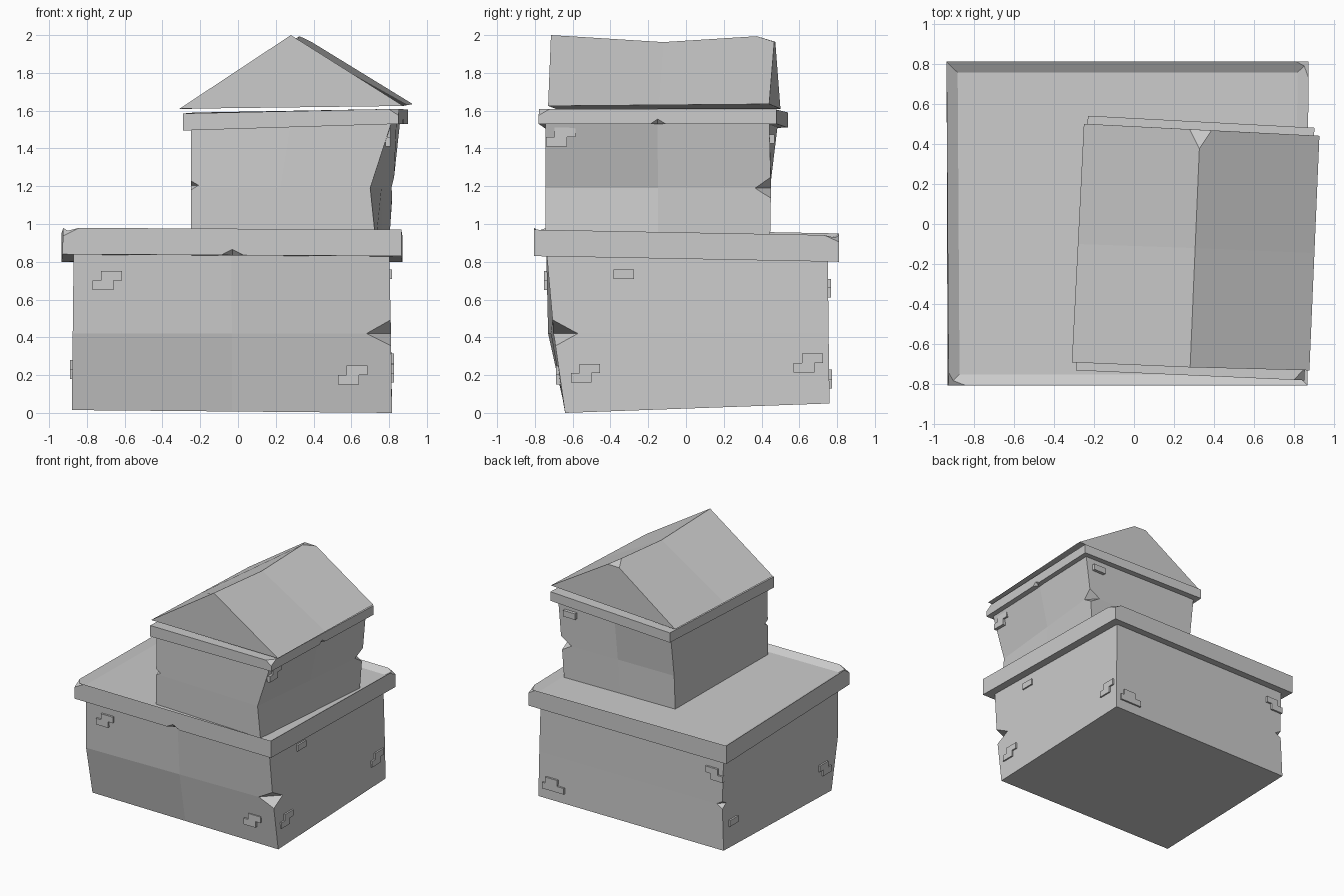
import bpy, bmesh
from mathutils import Vector as V

if "Cube" in bpy.data.objects:
    bpy.data.objects.remove(bpy.data.objects["Cube"])


def finish(bm, name):
    bmesh.ops.recalc_face_normals(bm, faces=bm.faces)
    me = bpy.data.meshes.new(name)
    bm.to_mesh(me)
    bm.free()
    ob = bpy.data.objects.new(name, me)
    bpy.context.collection.objects.link(ob)
    return ob


def loft(rings, split=False):
    """Stack closed rings into a capped solid; split adds a vertex mid-side."""
    bm = bmesh.new()
    rows = []
    for ring in rings:
        pts = [V(p) for p in ring]
        if split:
            n = len(pts)
            pts = [q for i in range(n) for q in (pts[i], (pts[i] + pts[(i + 1) % n]) / 2)]
        rows.append([bm.verts.new(p) for p in pts])
    n = len(rows[0])
    for a, b in zip(rows, rows[1:]):
        for i in range(n):
            j = (i + 1) % n
            bm.faces.new((a[i], a[j], b[j], b[i]))
    bm.faces.new(rows[0])
    top = bm.faces.new(rows[-1])
    bmesh.ops.recalc_face_normals(bm, faces=bm.faces)
    return bm, top


def chip(bm, corner, a, b, c):
    """Slice a corner off along the plane through a, b, c."""
    a, b, c, corner = V(a), V(b), V(c), V(corner)
    no = (b - a).cross(c - a).normalized()
    if no.dot(corner - a) < 0:
        no = -no
    bmesh.ops.bisect_plane(bm, geom=bm.verts[:] + bm.edges[:] + bm.faces[:],
                           plane_co=a, plane_no=no, clear_outer=True)
    bmesh.ops.holes_fill(bm, edges=[e for e in bm.edges if e.is_boundary])


def notch(ob, point, inward, spread, depth, half):
    """Cut a V-shaped nick into an edge."""
    p, d, s = V(point), V(inward).normalized(), V(spread).normalized()
    axis = d.cross(s) * 0.4
    tri = [p + d * depth, p - d * depth + s * half * 2, p - d * depth - s * half * 2]
    bm, _ = loft([[q - axis for q in tri], [q + axis for q in tri]])
    cut = finish(bm, "nick_cutter")
    cut.hide_render = True
    mod = ob.modifiers.new("nick", 'BOOLEAN')
    mod.operation, mod.solver, mod.object = 'DIFFERENCE', 'EXACT', cut
    bpy.context.view_layer.objects.active = ob
    bpy.ops.object.modifier_apply(modifier=mod.name)
    bpy.data.objects.remove(cut)


def ring(xy, z):
    return [(x, y, z) for x, y in xy]


# Lower storey walls
bm, _ = loft([
    [(-.88, -.64, .015), (.815, -.64, 0), (.815, .76, .05), (-.875, .76, .05)],
    ring([(-.875, -.73), (.81, -.70), (.81, .755), (-.86, .755)], .42),
    ring([(-.87, -.74), (.80, -.74), (.80, .75), (-.87, .75)], .87)], True)
lower = finish(bm, "lower_walls")
notch(lower, (.81, -.70, .42), (-1, 1, 0), (0, 0, 1), .09, .07)
notch(lower, (-.86, .755, .42), (1, -1, 0), (0, 0, 1), .035, .03)

# Upper storey walls
bm, _ = loft([
    ring([(-.25, -.71), (.73, -.745), (.80, .445), (-.21, .44)], .90),
    ring([(-.25, -.71), (.70, -.745), (.82, .45), (-.20, .44)], 1.19),
    ring([(-.25, -.70), (.82, -.745), (.86, .44), (-.20, .49)], 1.56)], True)
upper = finish(bm, "upper_walls")
notch(upper, (.82, .45, 1.19), (-1, -1, 0), (0, 0, 1), .065, .055)
notch(upper, (-.25, -.71, 1.205), (1, 1, 0), (0, 0, 1), .028, .025)

# Lower parapet with recessed flat roof
bm, top = loft([
    [(-.93, -.805, .84), (.865, -.805, .83), (.87, .81, .80), (-.935, .81, .80)],
    [(-.925, -.805, .98), (.865, -.805, .97), (.87, .81, .94), (-.935, .81, .95)]])
bmesh.ops.inset_region(bm, faces=[top], thickness=.055, use_even_offset=True)
bmesh.ops.translate(bm, verts=top.verts, vec=(0, 0, -.035))
chip(bm, (-.93, -.805, .98), (-.84, -.805, .98), (-.93, -.735, .98), (-.93, -.805, .935))
chip(bm, (.87, .81, .94), (.81, .81, .94), (.87, .73, .942), (.87, .81, .905))
parapet = finish(bm, "lower_parapet")
notch(parapet, (-.03, -.805, .835), (0, 1, 1), (1, 0, 0), .022, .06)

# Upper cornice
bm, _ = loft([
    [(-.29, -.73, 1.495), (.85, -.78, 1.53), (.90, .48, 1.53), (-.23, .54, 1.51)],
    [(-.29, -.73, 1.585), (.85, -.78, 1.61), (.90, .48, 1.605), (-.23, .54, 1.59)]])
chip(bm, (.85, -.78, 1.61), (.795, -.778, 1.61), (.852, -.72, 1.61), (.85, -.78, 1.575))
cornice = finish(bm, "upper_cornice")
notch(cornice, (.875, -.15, 1.53), (-1, 0, 1), (0, 1, 0), .018, .04)

# Gable roof with a sagging ridge
bm, _ = loft([
    [(-.31, -.69, 1.61), (.875, -.73, 1.625), (.28, -.715, 2.0)],
    [(-.28, -.10, 1.61), (.90, -.145, 1.63), (.305, -.12, 1.963)],
    [(-.25, .50, 1.61), (.925, .44, 1.635), (.33, .47, 2.0)]])
chip(bm, (.33, .47, 2.0), (.275, .472, 1.965), (.39, .467, 1.965), (.33, .375, 1.994))
finish(bm, "gable_roof")

# Raised bricks: (wall, along, z, wall depth, brick offsets)
ONE = [(0, 0)]
TWO = [(.02, .025), (-.025, -.025)]
THREE = [(.03, .025), (-.03, -.025), (.06, -.025)]
bricks = [
    ('y', -.69, .70, -.74, TWO), ('y', .61, .20, -.675, TWO),
    ('y', .66, .18, .76, THREE), ('y', -.79, .66, .755, TWO),
    ('y', .74, 1.45, .455, ONE),
    ('x', -.33, .735, .803, ONE), ('x', .65, .265, .812, TWO),
    ('x', -.53, .21, .812, TWO), ('x', -.66, 1.46, .795, TWO),
    ('x', .63, .245, -.868, ONE), ('x', -.55, .23, -.876, TWO)]
for k, (wall, along, z, depth, offsets) in enumerate(bricks):
    bm = bmesh.new()
    for da, dz in offsets:
        size = V((.11, .026, .05)) if wall == 'y' else V((.026, .11, .05))
        pos = V((along + da, depth, z + dz)) if wall == 'y' else V((depth, along + da, z + dz))
        cube = bmesh.ops.create_cube(bm, size=1)["verts"]
        for v in cube:
            v.co = pos + v.co * size
    finish(bm, f"brick_{k + 1}")
